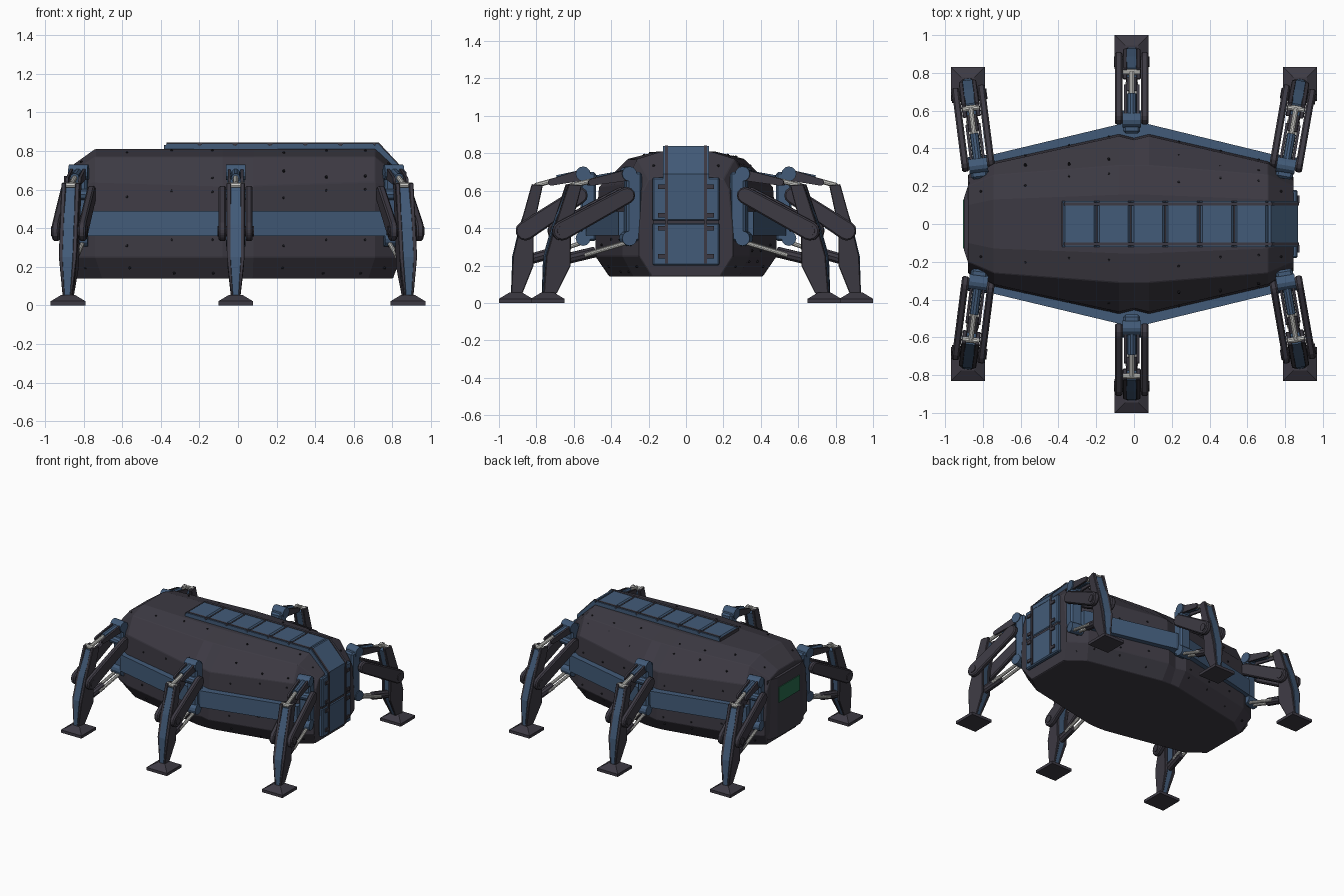
import bpy, bmesh, math
from mathutils import Vector, Matrix

if "Cube" in bpy.data.objects:
    bpy.data.objects.remove(bpy.data.objects["Cube"])

def material(name, rgb):
    m = bpy.data.materials.new(name)
    m.diffuse_color = (*rgb, 1)
    m.use_nodes = True
    m.node_tree.nodes["Principled BSDF"].inputs["Base Color"].default_value = m.diffuse_color
    return m

DARK = material("dark armour", (0.046, 0.042, 0.056))
BLUE = material("steel blue", (0.055, 0.105, 0.19))
GREEN = material("green glass", (0.02, 0.14, 0.07))
SILVER = material("bare metal", (0.62, 0.62, 0.59))
BLACK = material("rivet black", (0.015, 0.015, 0.02))
ID = Matrix.Identity(4)

def finish(bm, name, mat, M=ID, bevel=0):
    bmesh.ops.recalc_face_normals(bm, faces=bm.faces)
    me = bpy.data.meshes.new(name)
    bm.to_mesh(me)
    bm.free()
    ob = bpy.data.objects.new(name, me)
    bpy.context.collection.objects.link(ob)
    me.materials.append(mat)
    ob.matrix_world = M
    if bevel:
        b = ob.modifiers.new("bevel", 'BEVEL')
        b.width, b.segments = bevel, 1
    return ob

def loft(name, rings, mat, M=ID, bevel=0):
    bm = bmesh.new()
    vs = [[bm.verts.new(p) for p in r] for r in rings]
    n = len(vs[0])
    for a, b in zip(vs, vs[1:]):
        for i in range(n):
            bm.faces.new((a[i], a[(i + 1) % n], b[(i + 1) % n], b[i]))
    bm.faces.new(vs[0])
    bm.faces.new(vs[-1])
    return finish(bm, name, mat, M, bevel)

def box(name, x0, x1, y0, y1, z0, z1, mat, M=ID, bevel=0):
    ring = lambda z: [(x0, y0, z), (x1, y0, z), (x1, y1, z), (x0, y1, z)]
    return loft(name, [ring(z0), ring(z1)], mat, M, bevel)

def plate(name, pts, v0, v1, mat, M=ID, bevel=0):
    # side profile in the x-z plane, extruded across y
    return loft(name, [[(u, v, z) for u, z in pts] for v in (v0, v1)], mat, M, bevel)

def rod(name, p, q, r, mat, M=ID, n=10):
    p, q = Vector(p), Vector(q)
    R = (q - p).to_track_quat('Z', 'Y').to_matrix()
    c = [R @ Vector((r * math.cos(t), r * math.sin(t), 0))
         for t in (2 * math.pi * i / n for i in range(n))]
    return loft(name, [[p + k for k in c], [q + k for k in c]], mat, M)

def capsule(p, q, r0, r1, n=6):
    a = math.atan2(q[1] - p[1], q[0] - p[0])
    out = []
    for c, r, s in ((q, r1, -math.pi / 2), (p, r0, math.pi / 2)):
        for i in range(n + 1):
            t = a + s + math.pi * i / n
            out.append((c[0] + r * math.cos(t), c[1] + r * math.sin(t)))
    return out

# armoured hull: x, half width, shoulder z, roof half width, roof edge z, top z, belly half width
stations = [(-.88, .25, .60, .20, .68, .71, .18), (-.74, .33, .64, .26, .77, .81, .28),
            (-.08, .475, .62, .31, .77, .81, .405), (0, .455, .62, .31, .77, .81, .41),
            (.08, .475, .62, .31, .77, .81, .405), (.71, .33, .64, .26, .77, .81, .28),
            (.845, .24, .60, .20, .66, .69, .18)]
rings = []
for x, w, z1, ht, z2, zt, hb in stations:
    half = [(x * .95, hb, .14), (x, w + .01, .25), (x, w + .01, .37), (x, w, .49),
            (x, w - .01, z1), (x, ht, z2), (x, ht * .5, zt)]
    rings.append(half + [(a, -b, c) for a, b, c in reversed(half)])
loft("hull", rings, DARK, bevel=.004)

# rivets along the hull panels
bm = bmesh.new()
for k in (0, 1, 4, 5):
    for i in (0, 1, 3, 4, 5, 7, 8, 9, 11, 12):
        a, b = rings[k], rings[k + 1]
        A, B, C, D = (Vector(v) for v in (a[i], a[i + 1], b[i + 1], b[i]))
        nrm = (C - A).cross(D - B).normalized()
        for f in ((.25, .6, .92) if k in (1, 4) else (.5,)):
            p = (A.lerp(D, f)).lerp(B.lerp(C, f), .5 + .25 * (-1) ** i * (f > .5))
            bmesh.ops.create_cone(bm, cap_ends=True, segments=6, radius1=.008, radius2=.006, depth=.014,
                                  matrix=Matrix.Translation(p) @ nrm.to_track_quat('Z', 'Y').to_matrix().to_4x4())
finish(bm, "hull_rivets", BLACK)

# blue belt around both flanks
belt = [(-.78, .36), (-.05, .535), (.05, .535), (.77, .36)]
for s in (-1, 1):
    pts = [(x, s * y) for x, y in belt] + [(.77, s * .2), (-.78, s * .2)]
    loft("side_belt", [[(x, y, z) for x, y in pts] for z in (.36, .49)], BLUE)

# rear end plate with window
loft("window_end_plate", [[(x, s * y, z) for s, z in ((-1, .2), (1, .2), (1, .67), (-1, .67))]
                          for x, y in ((-.87, .23), (-.9, .14))], DARK)
box("green_window", -.906, -.898, -.13, .13, .47, .59, GREEN)

# ridge panels on the roof
for i in range(6):
    x = -.38 + i * .182
    plate("roof_panel", [(x, .80), (x, .825), (x + .015, .84), (x + .167, .84), (x + .182, .825), (x + .182, .80)],
          -.122, .122, BLUE)
    box("panel_seam", x - .004, x + .004, -.115, .115, .80, .832, DARK)
plate("sloped_panel", [(.71, .80), (.71, .84), (.725, .84), (.868, .69), (.868, .66), (.84, .66)], -.122, .122, BLUE)

# end hatch
for z0, z1 in ((.20, .428), (.438, .67)):
    box("end_hatch", .83, .866, -.18, .18, z0, z1, BLUE, bevel=.008)
box("hatch_seam", .84, .86, -.175, .175, .42, .445, DARK)
for s in (-1, 1):
    y = s * .105
    plate("roof_rail", [(-.37, .80), (-.37, .843), (.73, .843), (.873, .69), (.873, .21),
                        (.86, .21), (.86, .67), (.72, .80)], y - .008, y + .008, DARK)
    for z in (.25, .40, .47, .62):
        box("hatch_hinge", .86, .876, s * .13 - .02, s * .13 + .02, z - .012, z + .012, DARK)

# one leg; local x points outward, k stretches the reach
def leg(name, origin, foot, k):
    d = Vector(foot) - Vector(origin)
    M = Matrix.Translation((*origin, 0)) @ Matrix.Rotation(math.atan2(d.y, d.x), 4, 'Z')
    # hip bracket
    box(name + "_hip_bracket", -.07, .015, -.045, .045, .33, .70, BLUE, M, .012)
    for z in (.69, .345):
        rod(name + "_hip_joint", (0, -.05, z), (0, .05, z), .04, BLUE, M, 12)
    # upper piston
    e = .255 * k
    rod(name + "_upper_sleeve", (0, 0, .69), (.14 * k, 0, .66), .024, BLUE, M)
    rod(name + "_upper_piston", (.13 * k, 0, .662), (e, 0, .628), .014, SILVER, M)
    rod(name + "_knee_pin", (e, -.045, .622), (e, .045, .622), .016, SILVER, M)
    for s in (-1, 1):
        plate(name + "_upper_link", capsule((0, .685), (.17 * k, .645), .03, .018),
              s * .026, s * .04, DARK, M)
        # thick arm
        plate(name + "_arm", capsule((.02, .575), (.31 * k, .385), .045, .052),
              s * .05, s * .088, DARK, M, .008)
        # lower pistons
        rod(name + "_lower_piston", (0, s * .022, .325), (.2 * k, s * .022, .255), .012, SILVER, M)
    rod(name + "_arm_axle", (.02, -.08, .575), (.02, .08, .575), .03, BLUE, M)
    rod(name + "_elbow_axle", (.31 * k, -.094, .385), (.31 * k, .094, .385), .028, DARK, M)
    rod(name + "_lower_sleeve", (.15 * k, 0, .272), (.28 * k, 0, .235), .03, DARK, M)
    # shank: dark cheeks around a blue spine, tapering to the foot
    prof = [(.215, .63), (.275, .635), (.335, .42), (.375, .25), (.385, .05),
            (.325, .05), (.265, .20), (.265, .40)]
    half = lambda z: .024 + .024 * min(1, max(0, (z - .04) / .2))
    for s in (-1, 1):
        loft(name + "_shank_cheek", [[(u * k, s * half(z) * f, z) for u, z in prof]
                                     for f in (.5, 1)], DARK, M, .004)
    spine = [(.225, .60), (.275, .61), (.338, .42), (.379, .25), (.386, .045), (.33, .045), (.272, .2), (.272, .4)]
    loft(name + "_shank_spine", [[(u * k, s * half(z) * .55, z) for u, z in spine] for s in (-1, 1)], BLUE, M)
    # foot pad
    sq = lambda r, z: [(foot[0] + a * r, foot[1] + b * r, z) for a, b in ((-1, -1), (1, -1), (1, 1), (-1, 1))]
    loft(name + "_foot", [sq(.09, 0), sq(.09, .022), sq(.035, .055)], DARK)

for side, s in (("front", -1), ("back", 1)):
    leg(side + "_left_leg", (-.825, s * .31), (-.88, s * .74), 1.2)
    leg(side + "_middle_leg", (-.012, s * .55), (-.012, s * .91), 1.0)
    leg(side + "_right_leg", (.805, s * .31), (.88, s * .74), 1.2)
